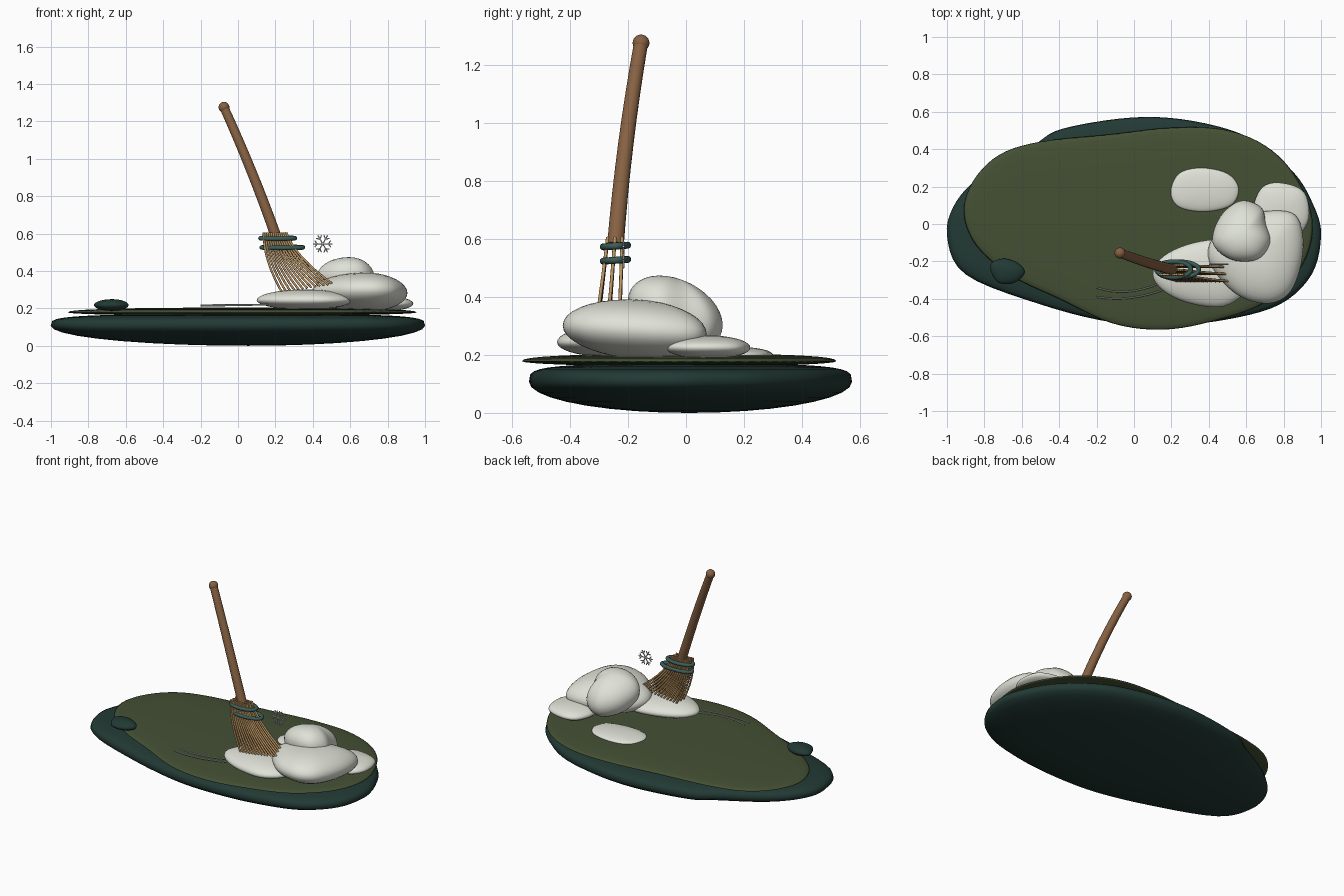
import bpy, bmesh, math
from mathutils import Vector

if "Cube" in bpy.data.objects:
    bpy.data.objects.remove(bpy.data.objects["Cube"], do_unlink=True)


def material(name, rgb):
    m = bpy.data.materials.new(name)
    m.use_nodes = True
    m.diffuse_color = (*rgb, 1)
    bsdf = m.node_tree.nodes["Principled BSDF"]
    bsdf.inputs["Base Color"].default_value = (*rgb, 1)
    bsdf.inputs["Roughness"].default_value = 0.8
    return m


EARTH = material("dark earth green", (0.016, 0.042, 0.035))
GRASS = material("moss green", (0.058, 0.08, 0.034))
SNOW = material("snow white", (0.74, 0.76, 0.68))
WOOD = material("handle brown", (0.24, 0.12, 0.055))
STRAW = material("straw tan", (0.5, 0.3, 0.12))
CORD = material("teal cord", (0.045, 0.11, 0.095))
FROST = material("frost grey", (0.6, 0.63, 0.62))


def closed_curve(points, steps):
    """Smooth closed loop through 2D points (Catmull-Rom)."""
    pts = [Vector(p) for p in points]
    n = len(pts)
    loop = []
    for i in range(n):
        a, b, c, d = (pts[(i + k) % n] for k in (-1, 0, 1, 2))
        for j in range(steps):
            t = j / steps
            loop.append(b + (c - a) * t / 2
                        + (a * 2 - b * 5 + c * 4 - d) * t * t / 2
                        + (b * 3 - a - c * 3 + d) * t ** 3 / 2)
    return loop


def blob(name, outline, z, up, down, mat, power=2, lean=0, rings=9):
    """Rounded pebble with a free outline; power flattens the top."""
    loop = closed_curve(outline, 5)
    n = len(loop)
    centre = sum(loop, Vector((0, 0))) / n
    bm = bmesh.new()

    def vert(offset, height):
        return bm.verts.new((*(centre + offset), z + height + lean * offset.y))

    layers = []
    for k in range(1, 2 * rings):
        a = math.pi / 2 * (k / rings - 1)
        p = 2 / power if a > 0 else 1
        s = math.cos(a) ** p
        h = up * math.sin(a) ** p if a > 0 else down * math.sin(a)
        layers.append([vert((q - centre) * s, h) for q in loop])
    for low, high in zip(layers, layers[1:]):
        for i in range(n):
            j = (i + 1) % n
            bm.faces.new((low[i], low[j], high[j], high[i]))
    bottom, top = vert(Vector((0, 0)), -down), vert(Vector((0, 0)), up)
    for i in range(n):
        j = (i + 1) % n
        bm.faces.new((bottom, layers[0][j], layers[0][i]))
        bm.faces.new((top, layers[-1][i], layers[-1][j]))
    bmesh.ops.recalc_face_normals(bm, faces=bm.faces)
    for f in bm.faces:
        f.smooth = True
    mesh = bpy.data.meshes.new(name)
    bm.to_mesh(mesh)
    bm.free()
    mesh.materials.append(mat)
    obj = bpy.data.objects.new(name, mesh)
    bpy.context.collection.objects.link(obj)
    return obj


def tubes(name, paths, radius, mat, closed=False, taper=None, sides=2):
    """Round tubes along a list of 3D paths."""
    cu = bpy.data.curves.new(name, "CURVE")
    cu.dimensions = "3D"
    cu.bevel_depth = radius
    cu.bevel_resolution = sides
    cu.use_fill_caps = True
    for path in paths:
        sp = cu.splines.new("POLY")
        sp.points.add(len(path) - 1)
        sp.use_cyclic_u = closed
        for i, (pt, co) in enumerate(zip(sp.points, path)):
            pt.co = (*co, 1)
            if taper:
                pt.radius = 1 + (taper - 1) * i / (len(path) - 1)
    cu.materials.append(mat)
    obj = bpy.data.objects.new(name, cu)
    bpy.context.collection.objects.link(obj)
    return obj


def bend(a, b, c, steps=8):
    """Quadratic arc from a to c that passes through b halfway."""
    a, b, c = Vector(a), Vector(b), Vector(c)
    m = b * 2 - (a + c) / 2
    ts = [i / steps for i in range(steps + 1)]
    return [a * (1 - t) ** 2 + m * 2 * t * (1 - t) + c * t * t for t in ts]


# Ground: earth slab with a thin grass sheet on top
blob("earth_base", [(-1, -.06), (-.95, .12), (-.8, .27), (-.54, .42), (-.38, .51), (0, .57),
                    (.32, .55), (.62, .46), (.85, .28), (.96, .1), (1, -.06), (.95, -.27),
                    (.78, -.43), (.5, -.51), (.2, -.54), (-.12, -.525), (-.5, -.43), (-.9, -.27)],
     .107, .062, .107, EARTH, power=4)
blob("grass_top", [(-.91, .06), (-.86, .23), (-.72, .37), (-.5, .44), (-.12, .48), (.2, .515),
                   (.48, .505), (.7, .42), (.86, .26), (.955, .02), (.9, -.22), (.7, -.42),
                   (.42, -.52), (.15, -.565), (-.12, -.53), (-.4, -.4), (-.65, -.28), (-.84, -.12)],
     .178, .026, .018, GRASS, power=2.5)
blob("stone", [(-.77, -.22), (-.7, -.185), (-.62, -.21), (-.585, -.26), (-.64, -.315), (-.73, -.31)],
     .217, .032, .03, EARTH)

# Snow heap
blob("snow_large", [(.4, -.2), (.43, -.06), (.55, .03), (.72, .07), (.86, .05), (.905, -.08),
                    (.885, -.25), (.82, -.38), (.7, -.425), (.54, -.37)],
     .285, .105, .1, SNOW, lean=-.06)
blob("snow_upper", [(.42, -.1), (.46, .04), (.57, .125), (.68, .09), (.705, 0), (.73, -.1),
                    (.66, -.19), (.52, -.19)],
     .345, .122, .13, SNOW, lean=-.25)
blob("snow_front", [(.1, -.27), (.16, -.17), (.32, -.1), (.5, -.09), (.6, -.2), (.6, -.35),
                    (.48, -.44), (.3, -.425), (.16, -.36)],
     .243, .058, .05, SNOW)
blob("snow_side", [(.64, .1), (.69, .2), (.79, .22), (.91, .17), (.935, .03), (.87, -.06),
                   (.74, -.06), (.66, .01)], .225, .042, .04, SNOW)
blob("snow_back", [(.195, .17), (.24, .27), (.36, .3), (.5, .27), (.56, .19), (.52, .1),
                   (.38, .065), (.24, .09)], .2, .027, .02, SNOW)

# Broom handle with a rounded knob
tubes("broom_handle", [bend((.205, -.243, .58), (.073, -.207, .93), (-.075, -.155, 1.275))],
      .029, WOOD, taper=.84, sides=6)
bpy.ops.mesh.primitive_uv_sphere_add(segments=24, ring_count=12, radius=.029,
                                     location=(-.075, -.155, 1.275))
knob = bpy.context.object
knob.name = "handle_knob"
knob.data.materials.append(WOOD)
bpy.ops.object.shade_smooth()

# Swept bristles in three rows
bristles = []
COUNT = 13
for row in (-1, 0, 1):
    for i in range(COUNT):
        t = i / (COUNT - 1)
        bristles.append(bend((.138 + .12 * t, -.245 + .025 * row, .605),
                             (.16 + .18 * t, -.255 + .031 * row, .455 + .02 * t),
                             (.235 + .27 * t, -.268 + .038 * row, .285 + .045 * t)))
tubes("bristles", bristles, .006, STRAW)

# Cord bindings around the bristles
cords = []
for cx, rx, z in ((.212, .092, .575), (.237, .11, .526)):
    cords.append([(cx + rx * math.cos(a), -.243 + .042 * math.sin(a), z + .003 * math.sin(a))
                  for a in (math.tau * k / 32 for k in range(32))])
tubes("cord_bindings", cords, .012, CORD, closed=True, sides=4)

# Sweep marks on the ground
tubes("sweep_marks", [bend((-.2, -.34, .217), (-.04, -.362, .219), (.13, -.32, .22)),
                      bend((-.2, -.39, .214), (-.02, -.395, .216), (.16, -.35, .22))],
      .004, FROST)

# Floating snowflake: six arms with paired barbs
flake = []
hub = Vector((.453, -.215, .545))
for k in range(6):
    def polar(r, turn):
        a = math.tau * k / 6 + turn
        return hub + Vector((r * math.cos(a), 0, r * math.sin(a)))
    flake.append([hub, polar(.052, 0)])
    for side in (-1, 1):
        flake.append([polar(.03, 0), polar(.046, .38 * side)])
tubes("snowflake", flake, .0035, FROST, sides=1)
